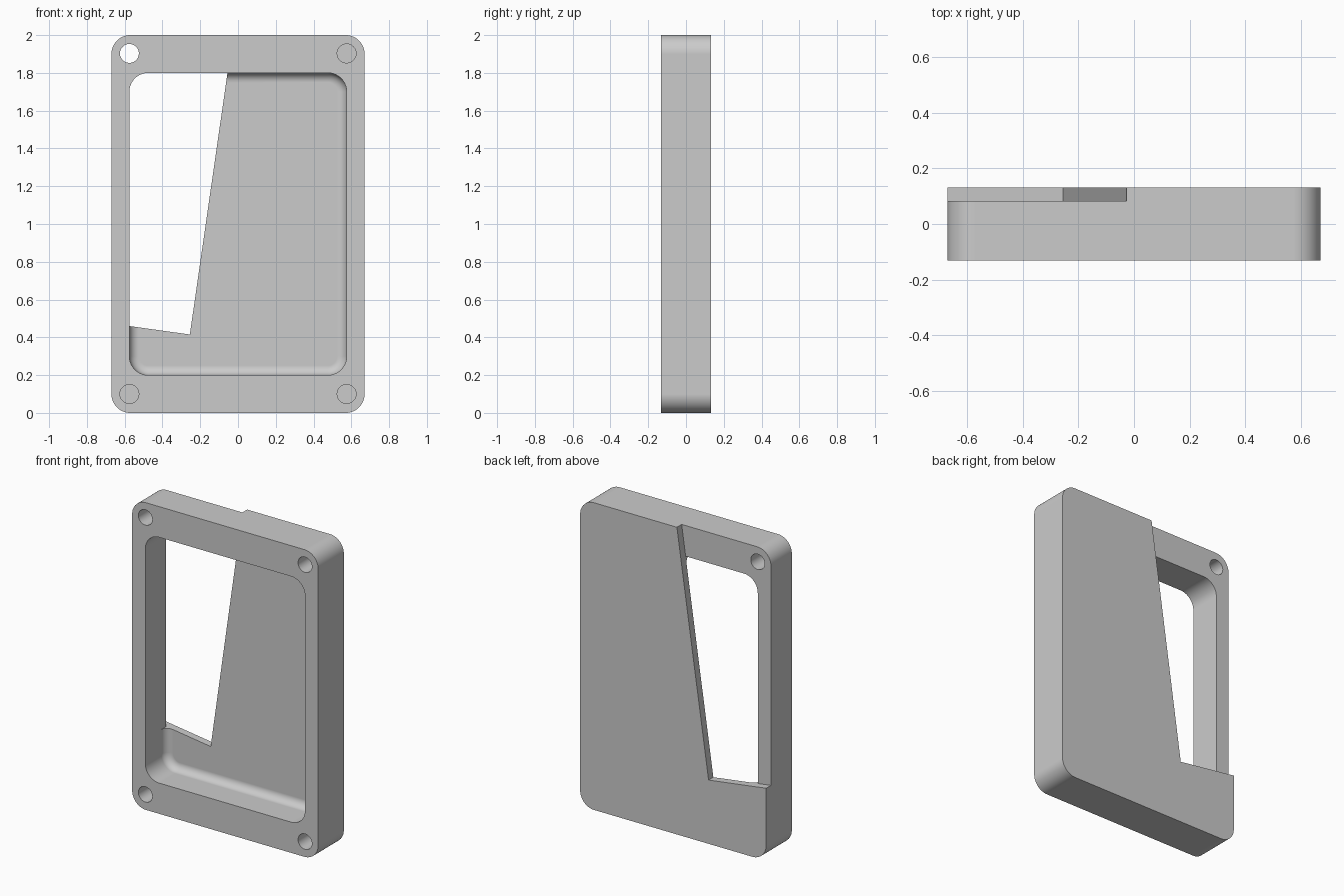
import bpy, bmesh, math

if "Cube" in bpy.data.objects:
    bpy.data.objects.remove(bpy.data.objects["Cube"], do_unlink=True)

WIDTH, HEIGHT, HALF_DEPTH = 1.34, 2.0, 0.132
POCKET_W, POCKET_H = 1.15, 1.6
CORNER = 0.1          # corner radius of outline and pocket
FLOOR_Y = 0.083       # pocket floor, front of the back plate
FILLET = 0.05
MID_Z = HEIGHT / 2
FRONT, BEYOND = -0.3, 0.3


def rounded_rect(w, h, r, steps=16):
    """Outline in x, z centred on the body."""
    pts = []
    for i, (sx, sz) in enumerate([(1, 1), (-1, 1), (-1, -1), (1, -1)]):
        for k in range(steps + 1):
            a = math.pi / 2 * (i + k / steps)
            pts.append((sx * (w / 2 - r) + r * math.cos(a),
                        MID_Z + sz * (h / 2 - r) + r * math.sin(a)))
    return pts


def circle(x, z, r, n=48):
    return [(x + r * math.cos(2 * math.pi * k / n),
             z + r * math.sin(2 * math.pi * k / n)) for k in range(n)]


def loft(name, sections):
    """Closed solid through (y, outline) sections of equal point count."""
    bm = bmesh.new()
    rings = [[bm.verts.new((x, y, z)) for x, z in pts] for y, pts in sections]
    for a, b in zip(rings, rings[1:]):
        for i in range(len(a)):
            j = (i + 1) % len(a)
            bm.faces.new((a[i], a[j], b[j], b[i]))
    bm.faces.new(rings[0])
    bm.faces.new(rings[-1])
    bmesh.ops.recalc_face_normals(bm, faces=bm.faces)
    mesh = bpy.data.meshes.new(name)
    bm.to_mesh(mesh)
    bm.free()
    obj = bpy.data.objects.new(name, mesh)
    bpy.context.collection.objects.link(obj)
    return obj


def prism(name, pts, y0, y1):
    return loft(name, [(y0, pts), (y1, pts)])


def boolean(target, tool, operation="DIFFERENCE"):
    """Apply a boolean and discard the tool."""
    tool.hide_render = True
    mod = target.modifiers.new("cut", "BOOLEAN")
    mod.operation, mod.solver, mod.object = operation, "EXACT", tool
    bpy.context.view_layer.objects.active = target
    bpy.ops.object.modifier_apply(modifier=mod.name)
    bpy.data.objects.remove(tool, do_unlink=True)


# Outer block with rounded corners
body = prism("housing_cover", rounded_rect(WIDTH, HEIGHT, CORNER), -HALF_DEPTH, HALF_DEPTH)

# Front pocket with a filleted floor
pocket = rounded_rect(POCKET_W, POCKET_H, CORNER)
sections = [(FRONT, pocket)]
for k in range(11):
    a = math.pi / 2 * k / 10
    inset = FILLET * (1 - math.cos(a))
    sections.append((FLOOR_Y - FILLET + FILLET * math.sin(a),
                     rounded_rect(POCKET_W - 2 * inset, POCKET_H - 2 * inset, CORNER - inset)))
boolean(body, loft("pocket_cutter", sections))

# Blind screw holes in the four corners
for x in (-0.575, 0.575):
    for z in (0.1, 1.903):
        boolean(body, prism("hole_cutter", circle(x, z, 0.05), FRONT, FLOOR_Y))

# Slanted notch: removes the back plate, and the pocket fillet inside it
notch = [(-0.255, 0.415), (0.002, 2.2), (-0.9, 2.2), (-0.9, 0.505)]
boolean(body, prism("plate_cutter", notch, FLOOR_Y, BEYOND))
opening = prism("opening_cutter", pocket, FRONT, BEYOND)
boolean(opening, prism("notch_limit", notch, 2 * FRONT, 2 * BEYOND), "INTERSECT")
boolean(body, opening)

# Plain grey finish
grey = bpy.data.materials.new("plain_grey")
grey.use_nodes = True
colour = (0.6, 0.6, 0.6, 1)
grey.diffuse_color = colour
grey.node_tree.nodes["Principled BSDF"].inputs["Base Color"].default_value = colour
body.data.materials.clear()
body.data.materials.append(grey)

# Smooth corners, sharp edges, flat large faces
bpy.ops.object.select_all(action="DESELECT")
body.select_set(True)
bpy.context.view_layer.objects.active = body
bpy.ops.object.shade_smooth_by_angle(angle=math.radians(30))
weighted = body.modifiers.new("flat_faces", "WEIGHTED_NORMAL")
weighted.keep_sharp = True
